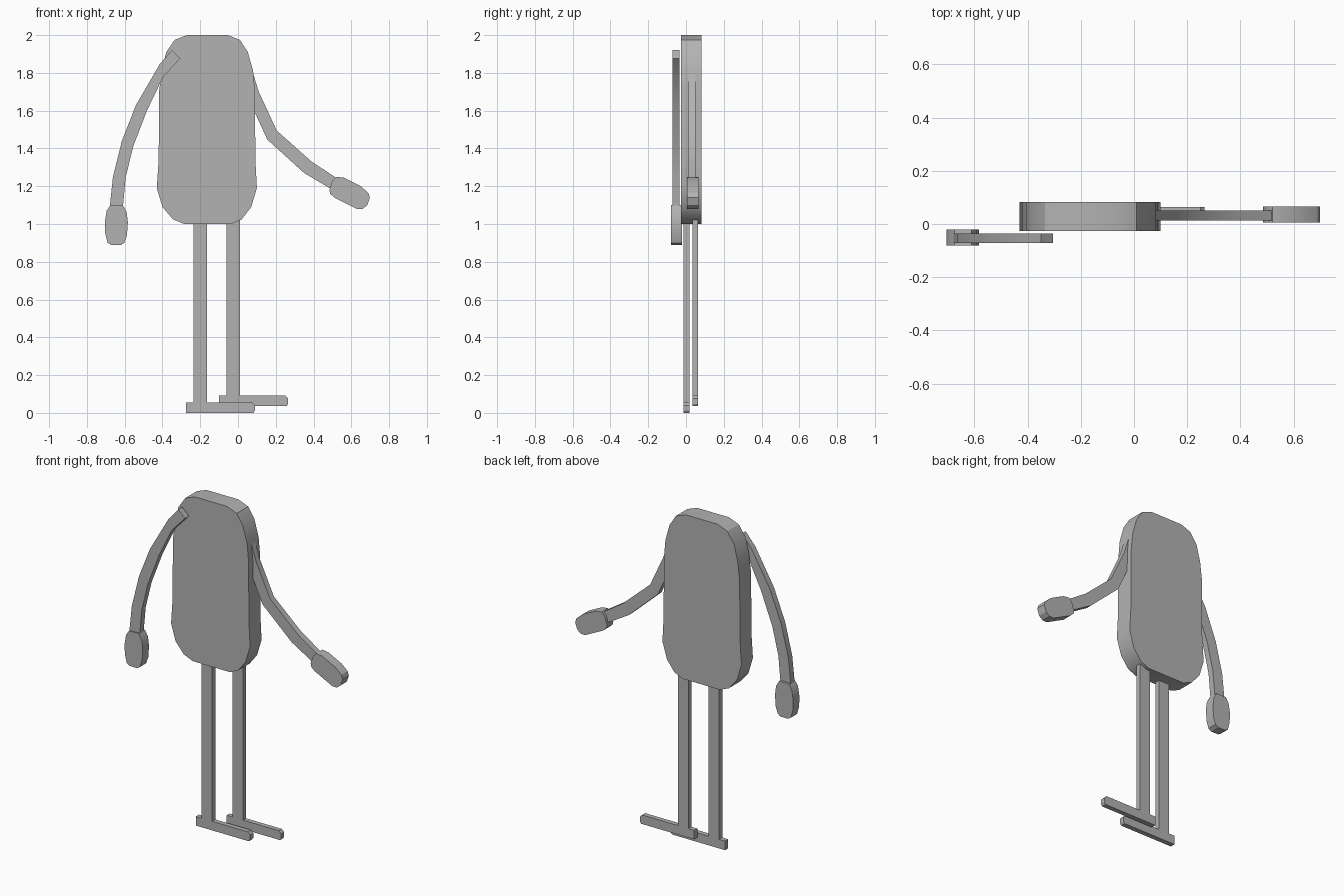
import bpy, bmesh, math

grey = bpy.data.materials.new("grey")
grey.diffuse_color = (0.45, 0.45, 0.45, 1)


def slab(name, outline, y0, y1):
    """Extrude an outline in the XZ plane from depth y0 to y1."""
    bm = bmesh.new()
    face = bm.faces.new([bm.verts.new((x, y0, z)) for x, z in outline])
    ext = bmesh.ops.extrude_face_region(bm, geom=[face])
    verts = [v for v in ext["geom"] if isinstance(v, bmesh.types.BMVert)]
    bmesh.ops.translate(bm, verts=verts, vec=(0, y1 - y0, 0))
    bmesh.ops.recalc_face_normals(bm, faces=bm.faces)
    me = bpy.data.meshes.new(name)
    bm.to_mesh(me)
    bm.free()
    me.materials.append(grey)
    ob = bpy.data.objects.new(name, me)
    bpy.context.collection.objects.link(ob)
    bpy.context.view_layer.objects.active = ob
    ob.select_set(True)
    bpy.ops.object.shade_smooth_by_angle(angle=math.radians(30))
    ob.select_set(False)
    return ob


# Rounded body
slab("body", [
    (-0.27, 2.0), (-0.055, 2.0), (0.01, 1.975), (0.052, 1.91), (0.08, 1.81),
    (0.09, 1.70), (0.092, 1.34), (0.10, 1.19), (0.07, 1.09), (0.02, 1.025),
    (-0.035, 1.0), (-0.285, 1.0), (-0.345, 1.025), (-0.40, 1.09),
    (-0.43, 1.19), (-0.42, 1.34), (-0.418, 1.70), (-0.405, 1.81),
    (-0.38, 1.91), (-0.335, 1.975)], -0.027, 0.083)

# Arm hanging in front of the body
slab("left_arm", [
    (-0.35, 1.92), (-0.305, 1.877), (-0.395, 1.78), (-0.48, 1.605),
    (-0.555, 1.41), (-0.595, 1.245), (-0.61, 1.08), (-0.68, 1.08),
    (-0.662, 1.25), (-0.615, 1.44), (-0.54, 1.63), (-0.415, 1.845)],
    -0.072, -0.035)
slab("left_hand", [
    (-0.675, 1.10), (-0.61, 1.10), (-0.59, 1.065), (-0.583, 1.01),
    (-0.588, 0.94), (-0.602, 0.90), (-0.62, 0.888), (-0.67, 0.888),
    (-0.69, 0.90), (-0.703, 0.95), (-0.705, 1.01), (-0.695, 1.07)],
    -0.08, -0.02)

# Arm reaching out to the side
slab("right_arm", [
    (0.02, 1.80), (0.07, 1.83), (0.11, 1.70), (0.205, 1.495), (0.39, 1.33),
    (0.52, 1.245), (0.485, 1.19), (0.35, 1.27), (0.155, 1.447),
    (0.08, 1.61)], 0.013, 0.05)
slab("right_hand", [
    (0.484, 1.18), (0.50, 1.23), (0.52, 1.25), (0.56, 1.245), (0.65, 1.20),
    (0.69, 1.165), (0.698, 1.14), (0.685, 1.10), (0.66, 1.08),
    (0.63, 1.08), (0.51, 1.14), (0.488, 1.16)], 0.005, 0.065)


# Legs, each one piece with its long flat foot
def leg(name, x, z, top, y0, y1):
    slab(name, [
        (x - 0.035, top), (x + 0.035, top), (x + 0.035, z + 0.055),
        (x + 0.275, z + 0.055), (x + 0.29, z + 0.04), (x + 0.29, z + 0.012),
        (x + 0.282, z), (x - 0.075, z), (x - 0.075, z + 0.055),
        (x - 0.035, z + 0.055)], y0, y1)


leg("front_leg", -0.2, 0.0, 1.01, -0.012, 0.018)
leg("back_leg", -0.025, 0.036, 1.03, 0.035, 0.064)
